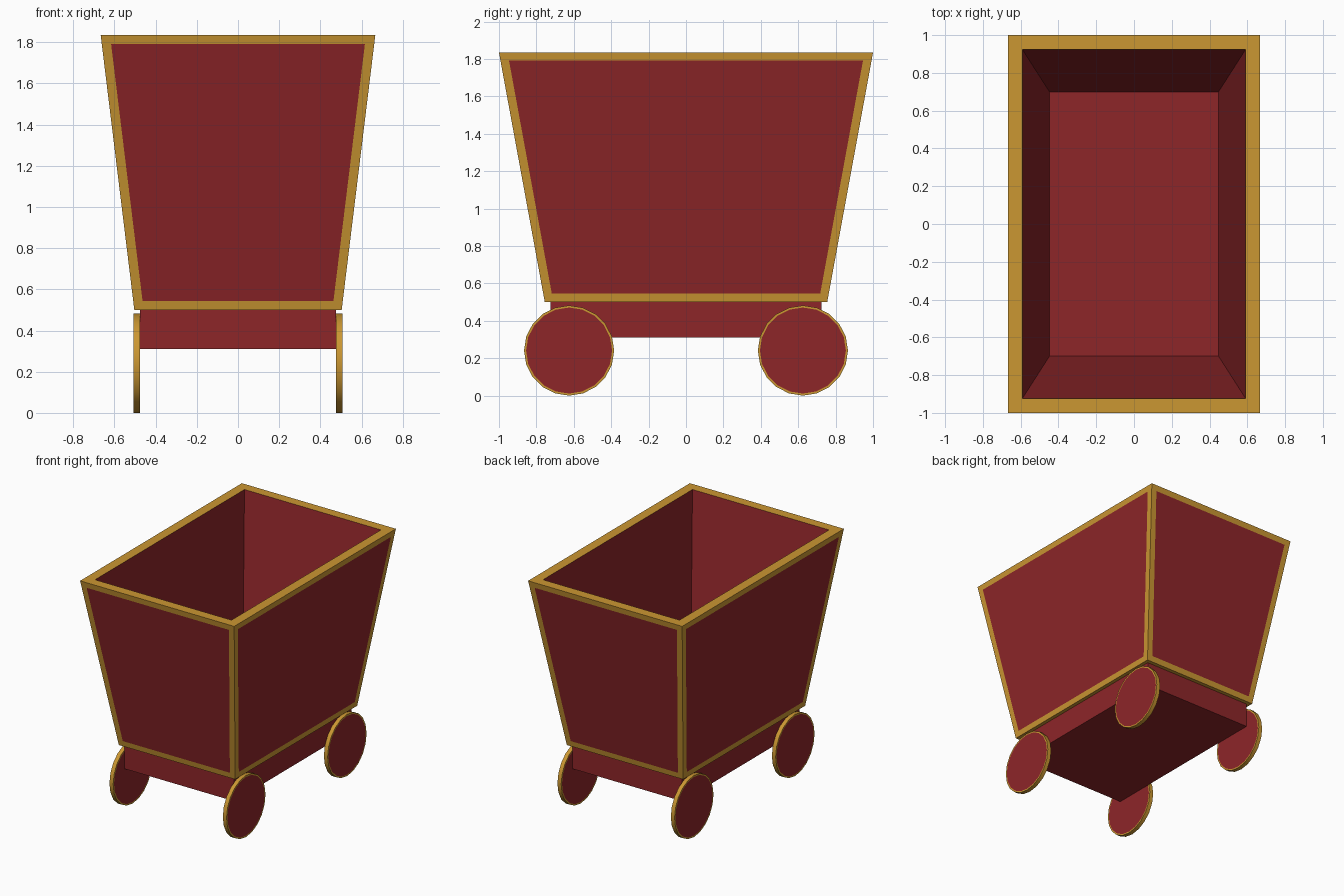
import bpy, bmesh, math
from mathutils import Matrix

if "Cube" in bpy.data.objects:
    bpy.data.objects.remove(bpy.data.objects["Cube"])


def material(name, color):
    m = bpy.data.materials.new(name)
    m.diffuse_color = color
    m.use_nodes = True
    m.node_tree.nodes["Principled BSDF"].inputs["Base Color"].default_value = m.diffuse_color
    return m


RED = material("red_panel", (0.27, 0.019, 0.022, 1))
GOLD = material("gold_trim", (0.60, 0.31, 0.032, 1))


def finish(bm, name):
    bmesh.ops.recalc_face_normals(bm, faces=bm.faces[:])
    mesh = bpy.data.meshes.new(name)
    bm.to_mesh(mesh)
    bm.free()
    mesh.materials.append(RED)
    mesh.materials.append(GOLD)
    obj = bpy.data.objects.new(name, mesh)
    bpy.context.collection.objects.link(obj)
    return obj


# Tapered open box: gold frame, red inset panels, hollow red interior
bm = bmesh.new()
bmesh.ops.create_cube(bm, size=2)
for v in bm.verts:
    top = v.co.z > 0
    k = 1.0 if top else 0.755
    v.co = (v.co.x * 0.667 * k, v.co.y * k, 1.835 if top else 0.50)
for f in bm.faces:
    f.material_index = 1
bm.normal_update()
mouth = max(bm.faces, key=lambda f: f.normal.z)
sides = [f for f in bm.faces if abs(f.normal.z) < 0.5]
bmesh.ops.inset_individual(bm, faces=sides, thickness=0.045, use_even_offset=True)
for f in sides:
    f.material_index = 0
bmesh.ops.inset_individual(bm, faces=[mouth], thickness=0.076, use_even_offset=True)
walls_before = set(bm.faces)
floor = bmesh.ops.extrude_discrete_faces(bm, faces=[mouth])["faces"][0]
for v in floor.verts:
    v.co = (v.co.x * 0.755, v.co.y * 0.755, 0.57)
for f in bm.faces:
    if f not in walls_before or f == floor:
        f.material_index = 0
finish(bm, "cart_box")

# Undercarriage block
bm = bmesh.new()
bmesh.ops.create_cube(bm, size=1, matrix=Matrix.Translation((0, 0, 0.405))
                      @ Matrix.Diagonal((0.95, 1.45, 0.19, 1)))
finish(bm, "chassis")


# Wheels: red discs with a thin gold rim
def wheel(name, x, y):
    bm = bmesh.new()
    bmesh.ops.create_cone(bm, cap_ends=True, segments=20, radius1=0.241, radius2=0.241,
                          depth=0.032, matrix=Matrix.Translation((x, y, 0.241))
                          @ Matrix.Rotation(math.pi / 2, 4, 'Y'))
    caps = [f for f in bm.faces if len(f.verts) > 4]
    for f in bm.faces:
        f.material_index = 1
    bmesh.ops.inset_individual(bm, faces=caps, thickness=0.011, use_even_offset=True)
    for f in caps:
        f.material_index = 0
    obj = finish(bm, name)
    bpy.ops.object.select_all(action='DESELECT')
    obj.select_set(True)
    bpy.context.view_layer.objects.active = obj
    bpy.ops.object.shade_smooth_by_angle(angle=math.radians(30))


for sx, side in ((-1, "left"), (1, "right")):
    for sy, end in ((-1, "front"), (1, "back")):
        wheel(f"{end}_{side}_wheel", sx * 0.491, sy * 0.625)
